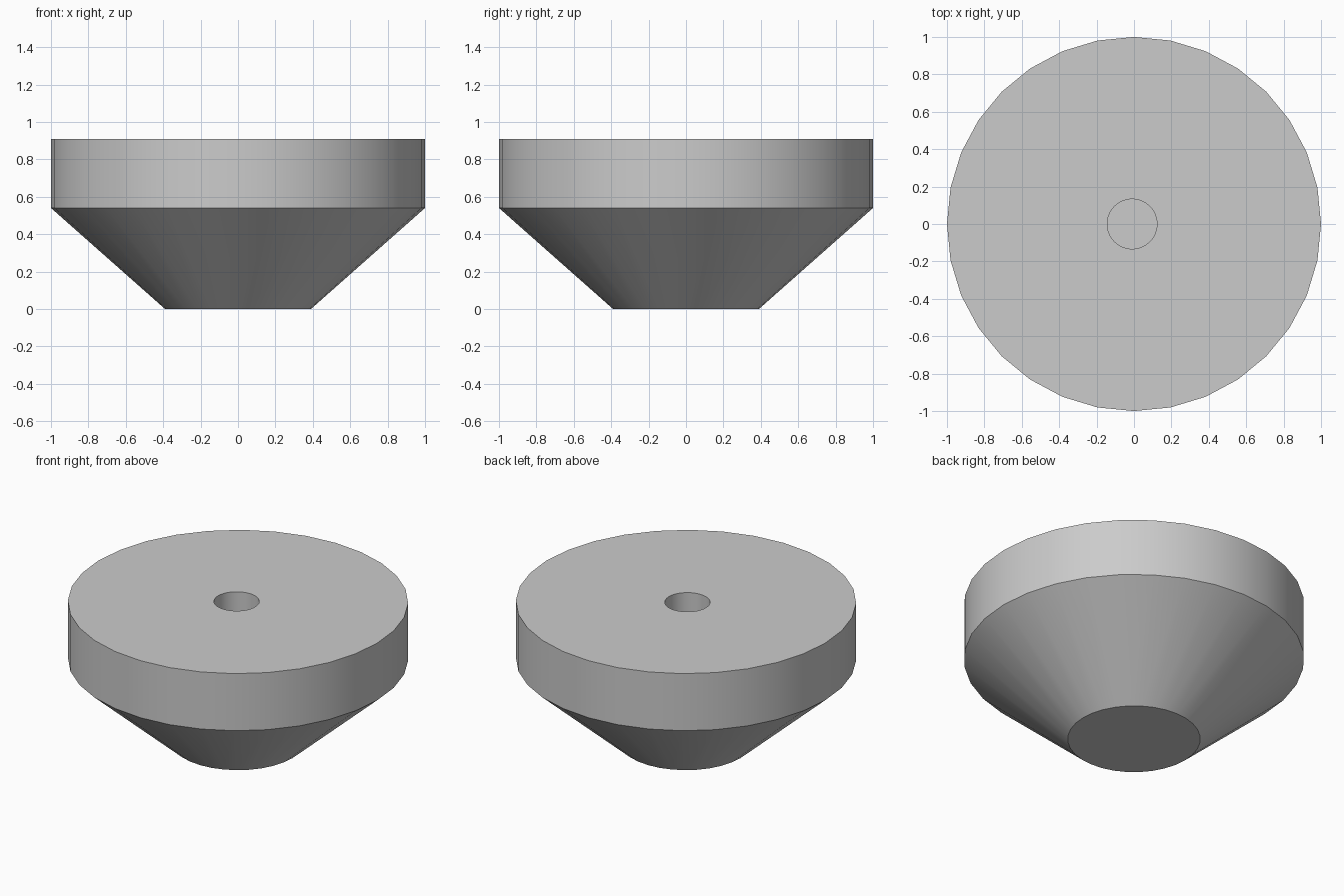
import bpy
import bmesh
from math import cos, sin, tau, radians

cube = bpy.data.objects.get("Cube")
if cube:
    bpy.data.objects.remove(cube, do_unlink=True)

# Single plain grey
grey = bpy.data.materials.new("plain grey")
grey.use_nodes = True
colour = (0.6, 0.6, 0.6, 1)
grey.diffuse_color = colour
grey.node_tree.nodes["Principled BSDF"].inputs["Base Color"].default_value = colour


def turned(name, profile, sides, centre_x=0):
    """Closed solid turned from (radius, height) points, listed bottom to top."""
    bm = bmesh.new()
    rings = [[bm.verts.new((centre_x + r * cos(tau * i / sides), r * sin(tau * i / sides), z))
              for i in range(sides)] for r, z in profile]
    for low, high in zip(rings, rings[1:]):
        for i in range(sides):
            j = (i + 1) % sides
            bm.faces.new((low[i], low[j], high[j], high[i]))
    bm.faces.new(rings[0][::-1])
    bm.faces.new(rings[-1])
    mesh = bpy.data.meshes.new(name)
    bm.to_mesh(mesh)
    bm.free()
    mesh.materials.append(grey)
    obj = bpy.data.objects.new(name, mesh)
    bpy.context.collection.objects.link(obj)
    return obj


TOP, RIM_BOTTOM = 0.91, 0.54

# Conical foot flaring into a straight rim
body = turned("tapered_body", [(0.39, 0), (1, RIM_BOTTOM), (1, TOP)], 32)

# Blind hole in the top, slightly off centre
cutter = turned("hole_cutter", [(0.133, RIM_BOTTOM), (0.133, TOP + 0.1)], 64, -0.01)
cutter.hide_render = True
cut = body.modifiers.new("hole", "BOOLEAN")
cut.operation = "DIFFERENCE"
cut.solver = "EXACT"
cut.object = cutter

bpy.ops.object.select_all(action="DESELECT")
bpy.context.view_layer.objects.active = body
body.select_set(True)
bpy.ops.object.modifier_apply(modifier=cut.name)
bpy.data.objects.remove(cutter, do_unlink=True)
bpy.ops.object.shade_smooth_by_angle(angle=radians(30))
